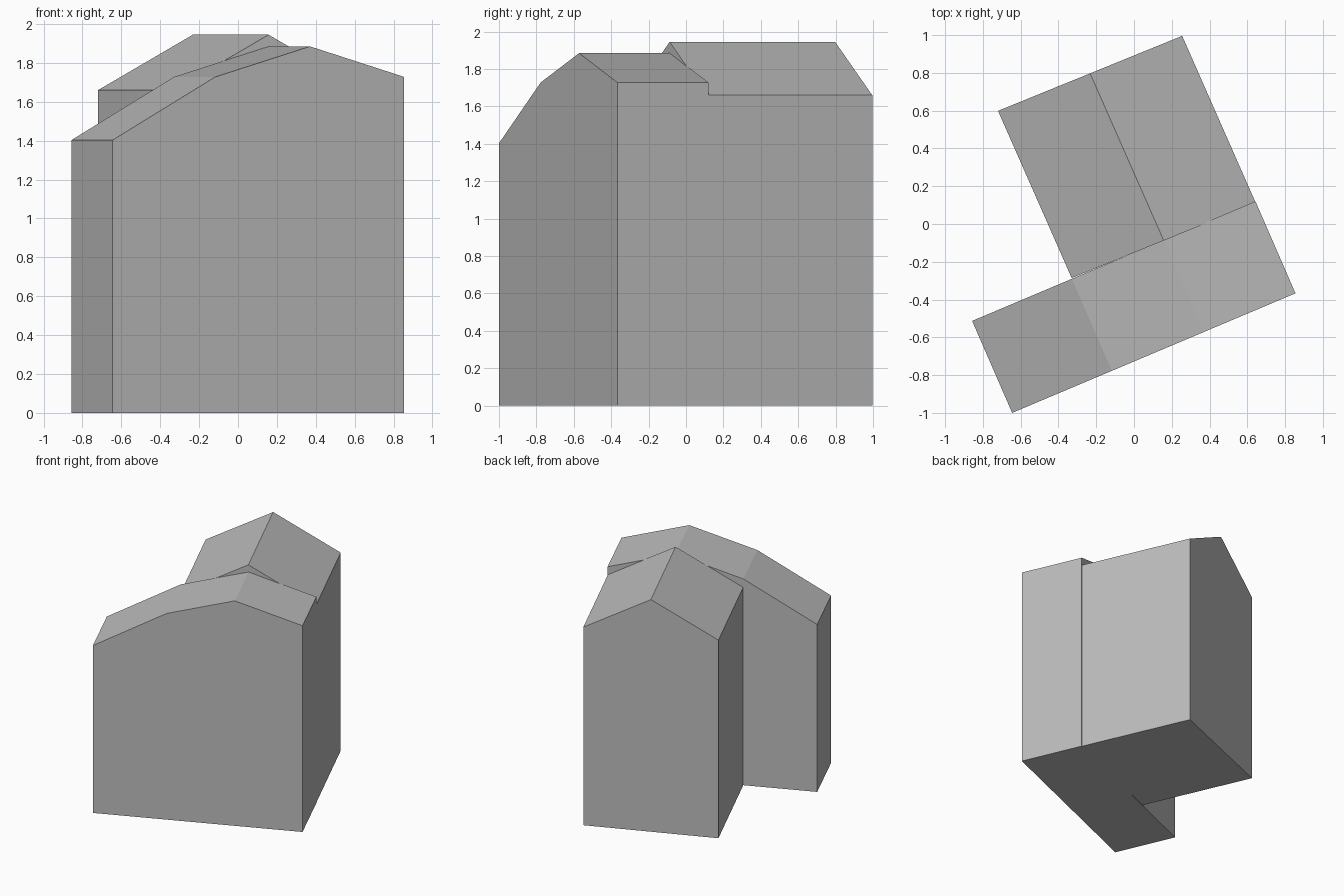
import bpy
import bmesh
from mathutils import Vector

cube = bpy.data.objects.get("Cube")
if cube:
    bpy.data.objects.remove(cube, do_unlink=True)

# One plain grey for walls and roofs
grey = bpy.data.materials.new("plain_grey")
grey.use_nodes = True
colour = (0.5, 0.5, 0.5, 1)
grey.diffuse_color = colour
grey.node_tree.nodes["Principled BSDF"].inputs["Base Color"].default_value = colour


def wing(name, corner, across, depth, roofline):
    """Extrude a gable wall: roofline is (fraction across, height) pairs."""
    corner, across, depth = (Vector((*v, 0)) for v in (corner, across, depth))
    outline = [(0, 0), (1, 0)] + roofline[::-1]
    bm = bmesh.new()
    wall = bm.faces.new([bm.verts.new(corner + across * t + Vector((0, 0, z)))
                         for t, z in outline])
    grown = bmesh.ops.extrude_face_region(bm, geom=[wall], use_keep_orig=True)
    moved = [g for g in grown["geom"] if isinstance(g, bmesh.types.BMVert)]
    bmesh.ops.translate(bm, verts=moved, vec=depth)
    bmesh.ops.recalc_face_normals(bm, faces=bm.faces)
    mesh = bpy.data.meshes.new(name)
    bm.to_mesh(mesh)
    bm.free()
    mesh.materials.append(grey)
    obj = bpy.data.objects.new(name, mesh)
    bpy.context.collection.objects.link(obj)
    return obj


# Front wing with a long, kinked roof slope on its right
wing("front_wing", (-0.645, -1.0), (1.5, 0.633), (-0.212, 0.487),
     [(0, 1.403), (0.352, 1.728), (0.677, 1.885), (1, 1.728)])

# Rear wing with a symmetrical gable roof
wing("rear_wing", (-0.33, -0.286), (0.975, 0.397), (-0.39, 0.885),
     [(0, 1.66), (0.5, 1.945), (1, 1.66)])
